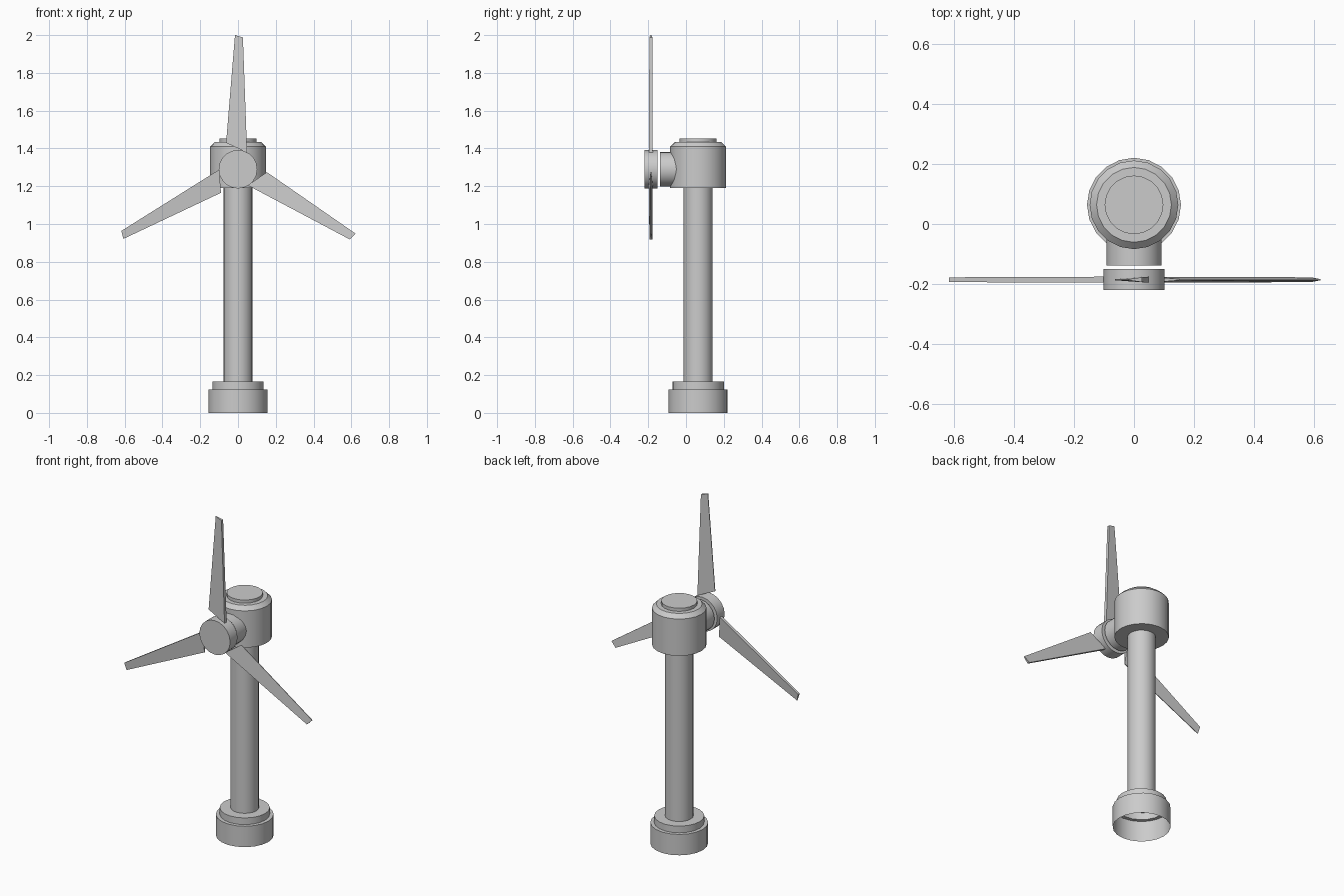
import bpy, bmesh, math
from mathutils import Matrix, Vector

if "Cube" in bpy.data.objects:
    bpy.data.objects.remove(bpy.data.objects["Cube"])

AXIS_Y = 0.064      # tower axis
HUB_Z = 1.29        # rotor axis height


def make_object(name, bm):
    bmesh.ops.recalc_face_normals(bm, faces=bm.faces)
    mesh = bpy.data.meshes.new(name)
    bm.to_mesh(mesh)
    bm.free()
    obj = bpy.data.objects.new(name, mesh)
    bpy.context.collection.objects.link(obj)
    return obj


def smooth(obj):
    bpy.ops.object.select_all(action='DESELECT')
    obj.select_set(True)
    bpy.context.view_layer.objects.active = obj
    bpy.ops.object.shade_smooth_by_angle(angle=math.radians(30))


def lathe(name, profile, matrix, sides=20):
    """Revolve (radius, height) points; radius 0 closes an end."""
    bm = bmesh.new()
    verts = [bm.verts.new((r, 0, z)) for r, z in profile]
    edges = [bm.edges.new(pair) for pair in zip(verts, verts[1:])]
    bmesh.ops.spin(bm, geom=verts + edges, cent=(0, 0, 0), axis=(0, 0, 1),
                   angle=math.tau, steps=sides, use_merge=True)
    bmesh.ops.remove_doubles(bm, verts=bm.verts, dist=1e-5)
    bm.transform(matrix)
    obj = make_object(name, bm)
    smooth(obj)
    return obj


upright = Matrix.Translation((0, AXIS_Y, 0))
# local +z points backwards along +y
forward = Matrix.Translation((0, 0, HUB_Z)) @ Matrix.Rotation(-math.pi / 2, 4, 'X')

# Hollow stepped base and tower
lathe("tower_and_base", [(0.157, 0), (0.157, 0.125), (0.136, 0.125), (0.136, 0.165),
                         (0.077, 0.165), (0.077, 1.2)], upright)

# Round housing with chamfered top and cap
lathe("nacelle", [(0, 1.19), (0.148, 1.19), (0.148, 1.41), (0.125, 1.433),
                  (0.098, 1.433), (0.098, 1.452), (0, 1.452)], upright)

# Neck and hub on the rotor axis, with a small gap between them
lathe("neck", [(0, -0.138), (0.092, -0.138), (0.092, 0.03), (0, 0.03)], forward)
lathe("hub", [(0, -0.22), (0.102, -0.22), (0.102, -0.15), (0, -0.15)], forward)

# Wedge-section blades: thin left edge, thick right edge
# (x, distance from hub axis, half thickness) for root and tip
BLADE = [[(-0.063, 0.14, 0.002), (0.048, 0.088, 0.01)],
         [(-0.016, 0.71, 0.002), (0.026, 0.698, 0.008)]]
for i in range(3):
    bm = bmesh.new()
    rings = []
    for (xl, zl, tl), (xr, zr, tr) in BLADE:
        pts = [(xl, -tl, zl), (xr, -tr, zr), (xr, tr, zr), (xl, tl, zl)]
        rings.append([bm.verts.new(p) for p in pts])
    root, tip = rings
    bm.faces.new(root)
    bm.faces.new(tip)
    for k in range(4):
        n = (k + 1) % 4
        bm.faces.new((root[k], root[n], tip[n], tip[k]))
    bm.transform(Matrix.Translation((0, -0.186, HUB_Z)) @
                 Matrix.Rotation(i * math.tau / 3, 4, 'Y'))
    make_object(f"blade_{i + 1}", bm)
